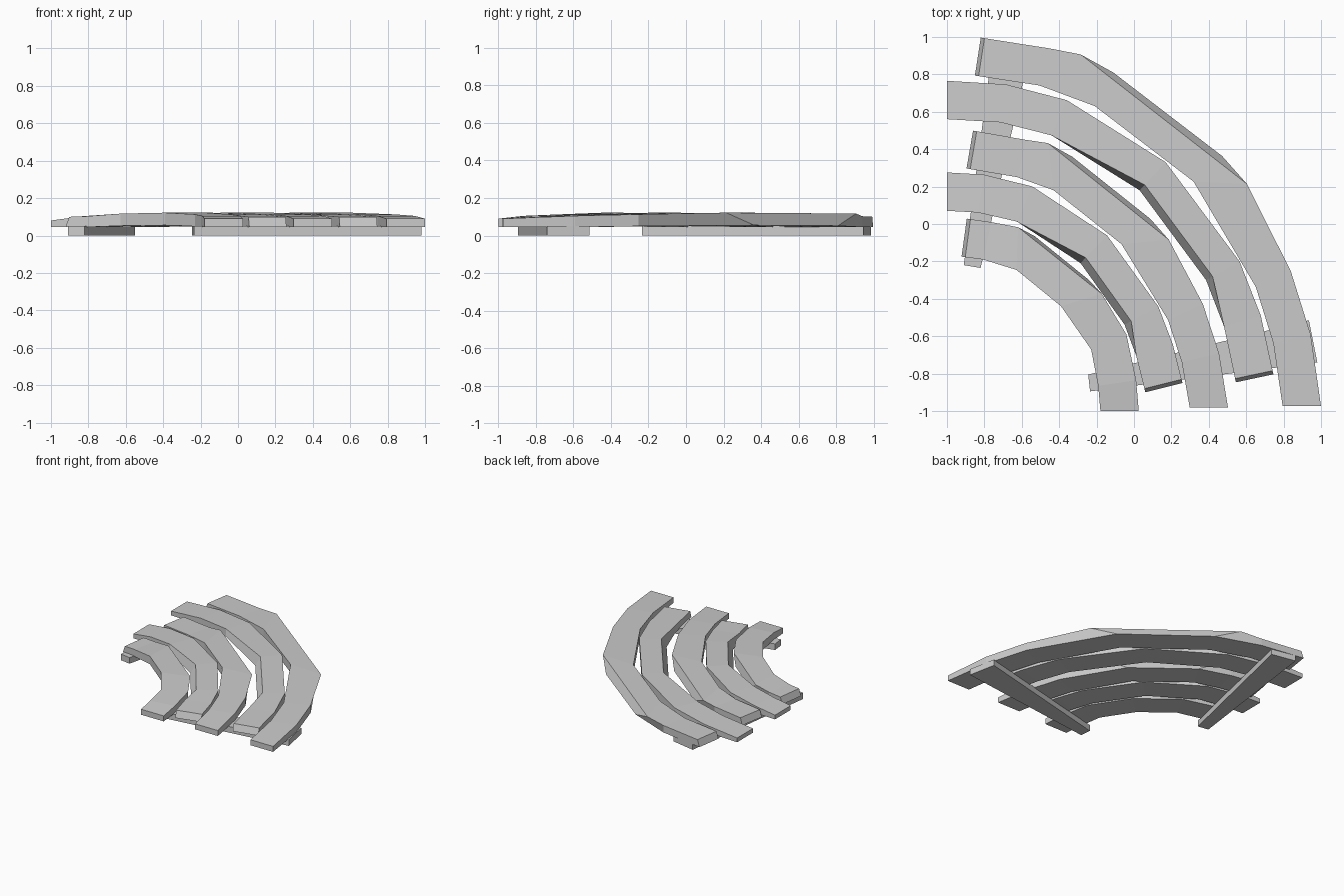
import bpy, bmesh
from mathutils import Vector

if "Cube" in bpy.data.objects:
    bpy.data.objects.remove(bpy.data.objects["Cube"])

WIDTH = 0.205
TOPS = [0.10, 0.103, 0.117, 0.122, 0.113, 0.105, 0.10]
BOTTOMS = [0.045, 0.045, 0.052, 0.055, 0.05, 0.045, 0.045]


def make_object(name, bm):
    bmesh.ops.recalc_face_normals(bm, faces=bm.faces)
    mesh = bpy.data.meshes.new(name)
    bm.to_mesh(mesh)
    bm.free()
    obj = bpy.data.objects.new(name, mesh)
    bpy.context.collection.objects.link(obj)
    return obj


def loft(name, rings):
    bm = bmesh.new()
    loops = [[bm.verts.new(p) for p in ring] for ring in rings]
    n = len(loops[0])
    for a, b in zip(loops, loops[1:]):
        for i in range(n):
            j = (i + 1) % n
            bm.faces.new((a[i], a[j], b[j], b[i]))
    bm.faces.new(loops[0])
    bm.faces.new(loops[-1])
    return make_object(name, bm)


def plank(name, path, outer_crease, slide):
    """Bent board; the crease on its outer or inner side leans at mid length."""
    pts = [Vector(p) for p in path]
    last = len(pts) - 1
    rings = []
    for i, p in enumerate(pts):
        before = (p - pts[i - 1]).normalized() if i else Vector((0, 0))
        after = (pts[i + 1] - p).normalized() if i < last else Vector((0, 0))
        tan = (before + after).normalized()
        nor = Vector((-tan.y, tan.x))
        top = TOPS[i]
        # one end of each board is cut square and worn thinner
        if outer_crease and i == last:
            nor, top = Vector((1, 0)), 0.09
        if not outer_crease and i == 0:
            nor, top = Vector((0, 1)), 0.08
        out, inn = p + nor * WIDTH / 2, p - nor * WIDTH / 2
        t_out, t_inn = out.copy(), inn.copy()
        if outer_crease:
            if i == 0:
                t_out += tan * 0.02
                t_inn += tan * 0.02
            if i == 2:
                t_out -= tan * slide
            if i == 3:
                t_out += tan * slide
        else:
            if i == last:
                t_out -= tan * 0.02
                t_inn -= tan * 0.02
            if i in (3, 4):
                t_inn += nor * slide
        z = BOTTOMS[i]
        rings.append([(*out, z), (*t_out, top), (*t_inn, top), (*inn, z)])
    loft(name, rings)


# Five curved boards, inner to outer (centre lines)
plank("curved_plank_1", [(-.908, -.073), (-.785, -.09), (-.58, -.155), (-.315, -.37),
      (-.135, -.63), (-.09, -.85), (-.077, -1)], True, 0.10)
plank("curved_plank_2", [(-1, .173), (-.82, .163), (-.585, .107), (-.215, -.135),
      (.04, -.49), (.11, -.675), (.16, -.875)], False, 0.04)
plank("curved_plank_3", [(-.878, .398), (-.60, .35), (-.38, .27), (.01, -.04),
      (.275, -.47), (.355, -.715), (.40, -.98)], True, 0.15)
plank("curved_plank_4", [(-1, .663), (-.70, .645), (-.40, .568), (.10, .255),
      (.475, -.25), (.58, -.52), (.645, -.825)], False, 0.04)
plank("curved_plank_5", [(-.835, .895), (-.48, .84), (-.16, .72), (.395, .295),
      (.745, -.295), (.845, -.615), (.897, -.973)], True, 0.20)


# Two tapered bearers under the boards
def bearer(name, outline):
    loft(name, [[(x, y, z) for x, y in outline] for z in (0, 0.05)])


bearer("left_bearer", [(-.91, -.22), (-.82, -.235), (-.55, .945), (-.75, .985)])
bearer("front_bearer", [(-.245, -.805), (-.235, -.895), (.98, -.74), (.935, -.515)])
